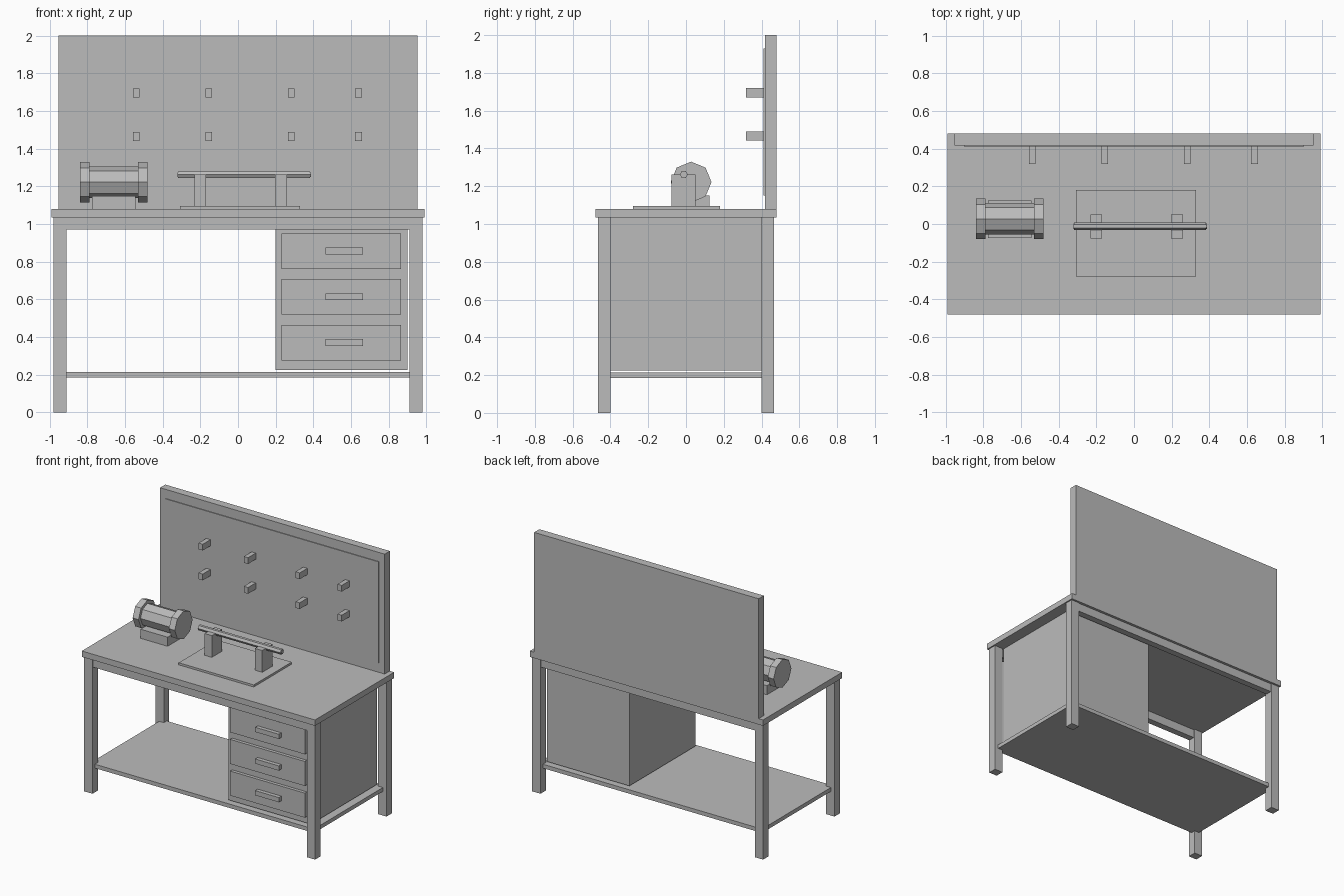
import bpy
import math

if "Cube" in bpy.data.objects:
    bpy.data.objects.remove(bpy.data.objects["Cube"], do_unlink=True)

grey = bpy.data.materials.new("workshop_grey")
grey.use_nodes = True
colour = (0.5, 0.5, 0.5, 1)
grey.diffuse_color = colour
grey.node_tree.nodes["Principled BSDF"].inputs["Base Color"].default_value = colour


def box(name, x, y, z):
    """Box given by its (low, high) range on each axis."""
    ranges = (x, y, z)
    bpy.ops.mesh.primitive_cube_add(size=1, location=[(a + b) / 2 for a, b in ranges])
    ob = bpy.context.object
    ob.name = name
    for v in ob.data.vertices:
        for i, (a, b) in enumerate(ranges):
            v.co[i] *= b - a
    ob.data.materials.append(grey)
    return ob


def bar(name, sides, radius, x, y, z, roll=0):
    """Faceted cylinder along x."""
    bpy.ops.mesh.primitive_cylinder_add(
        vertices=sides, radius=radius, depth=x[1] - x[0],
        location=((x[0] + x[1]) / 2, y, z), rotation=(roll, math.pi / 2, 0))
    ob = bpy.context.object
    ob.name = name
    ob.data.materials.append(grey)
    return ob


# Bench frame
box("bench_top", (-0.99, 0.99), (-0.48, 0.48), (1.035, 1.08))
for side, x in (("right", (-0.98, -0.91)), ("left", (0.91, 0.98))):
    for end, y in (("front", (-0.465, -0.4)), ("back", (0.4, 0.465))):
        box(f"{end}_{side}_leg", x, y, (0, 1.035))
box("front_rail", (-0.91, 0.91), (-0.46, -0.41), (0.97, 1.035))
box("back_rail", (-0.91, 0.91), (0.41, 0.46), (0.97, 1.035))
box("lower_shelf", (-0.95, 0.95), (-0.435, 0.435), (0.185, 0.215))

# Drawer cabinet
box("cabinet", (0.2, 0.9), (-0.4, 0.4), (0.225, 1.035))
for i in range(3):
    z = 0.37 + i * 0.243
    box(f"drawer_{i + 1}", (0.23, 0.865), (-0.425, -0.395), (z - 0.094, z + 0.094))
    box(f"drawer_handle_{i + 1}", (0.465, 0.665), (-0.455, -0.42), (z - 0.018, z + 0.018))

# Back board with its thin panel and tool pegs
box("back_board", (-0.953, 0.953), (0.417, 0.48), (1.08, 2))
box("peg_panel", (-0.903, 0.903), (0.411, 0.418), (1.15, 1.93))
for row, z in enumerate((1.466, 1.695)):
    for col, x in enumerate((-0.54, -0.155, 0.283, 0.64)):
        box(f"peg_{row}_{col}", (x - 0.018, x + 0.018), (0.318, 0.415), (z - 0.024, z + 0.024))

# Bar stand
box("stand_plate", (-0.307, 0.33), (-0.28, 0.18), (1.08, 1.096))
for name, x in (("right_post", -0.2), ("left_post", 0.228)):
    box(name, (x - 0.031, x + 0.031), (-0.076, 0.05), (1.096, 1.263))
bar("stand_bar", 6, 0.021, (-0.32, 0.383), -0.012, 1.262)
bar("stand_bar_core", 6, 0.014, (-0.322, 0.387), -0.012, 1.262)

# Bench motor with end wheels
box("motor_base", (-0.775, -0.545), (-0.075, 0.125), (1.08, 1.15))
bar("motor_body", 8, 0.084, (-0.8, -0.52), 0.027, 1.222)
bar("right_wheel", 8, 0.108, (-0.838, -0.788), 0.027, 1.222)
bar("left_wheel", 8, 0.108, (-0.53, -0.48), 0.027, 1.222)
